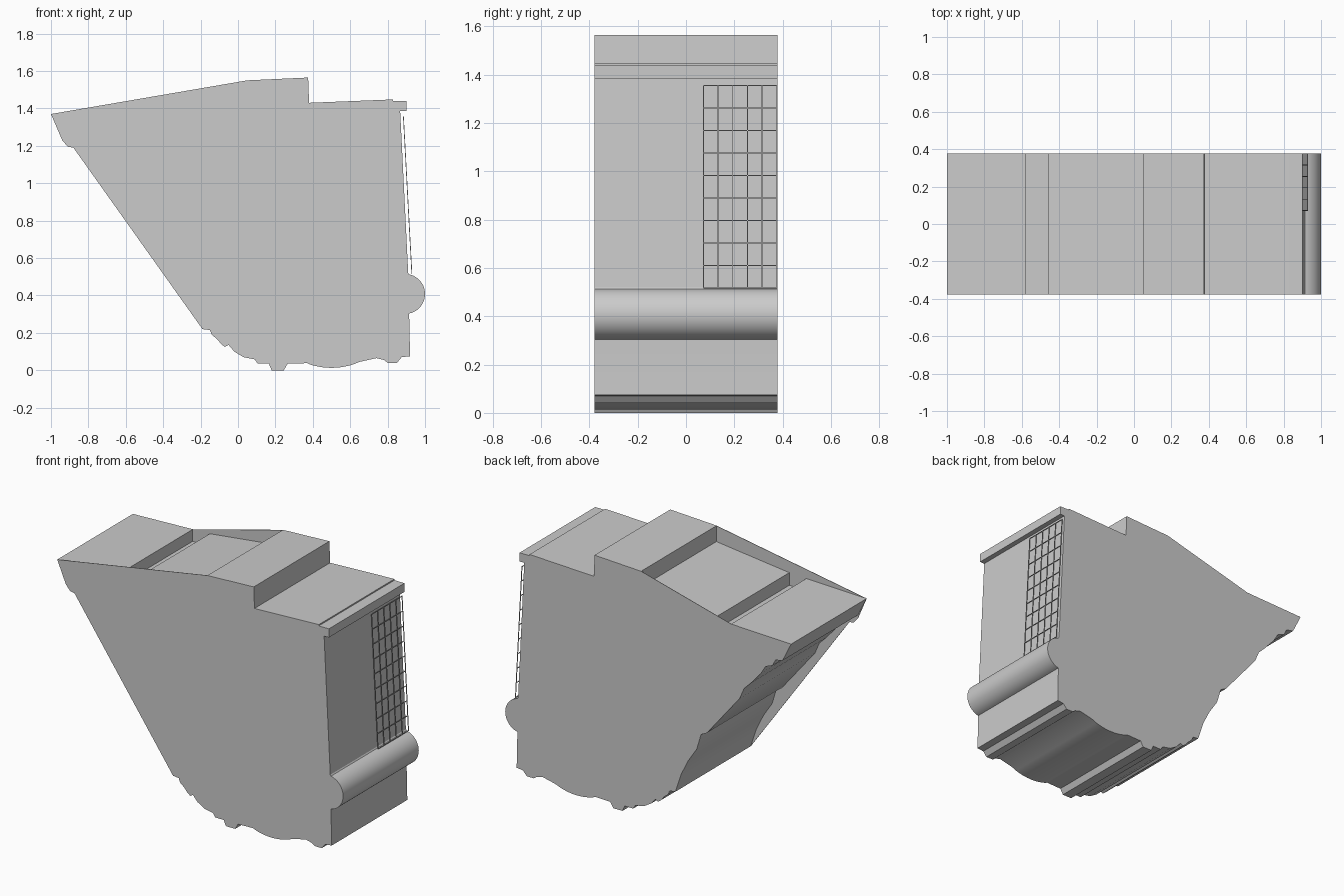
import bpy, bmesh, math
from mathutils import Matrix, Vector

if "Cube" in bpy.data.objects:
    bpy.data.objects.remove(bpy.data.objects["Cube"], do_unlink=True)

grey = bpy.data.materials.new("plain grey")
grey.use_nodes = True
grey.diffuse_color = (0.6, 0.6, 0.6, 1)
grey.node_tree.nodes["Principled BSDF"].inputs["Base Color"].default_value = (0.6, 0.6, 0.6, 1)


def finish(name, bm, smooth=True):
    """Turn a bmesh into a named object with the shared material."""
    bmesh.ops.recalc_face_normals(bm, faces=bm.faces)
    mesh = bpy.data.meshes.new(name)
    bm.to_mesh(mesh)
    bm.free()
    mesh.materials.append(grey)
    obj = bpy.data.objects.new(name, mesh)
    bpy.context.collection.objects.link(obj)
    if smooth:
        bpy.ops.object.select_all(action='DESELECT')
        obj.select_set(True)
        bpy.context.view_layer.objects.active = obj
        bpy.ops.object.shade_smooth_by_angle(angle=math.radians(25))
    return obj


def prism(name, outline, y_from, y_to):
    """Extrude an x-z outline along y."""
    bm = bmesh.new()
    face = bm.faces.new([bm.verts.new((x, y_from, z)) for x, z in outline])
    grown = bmesh.ops.extrude_face_region(bm, geom=[face])
    moved = [v for v in grown["geom"] if isinstance(v, bmesh.types.BMVert)]
    bmesh.ops.translate(bm, verts=moved, vec=(0, y_to - y_from, 0))
    return finish(name, bm)


def arc(cx, cz, radius, start, end, steps):
    angles = [math.radians(start + (end - start) * i / steps) for i in range(steps + 1)]
    return [(cx + radius * math.cos(a), cz + radius * math.sin(a)) for a in angles]


# Moulded bottom edge, running from the sloping side to the tall wall
bottom = [(-.19, .22), (-.15, .215), (-.14, .19), (-.11, .165), (-.09, .14), (-.07, .125),
          (-.05, .135), (-.02, .1), (.03, .07), (.09, .058), (.105, .035), (.165, .035),
          (.18, 0), (.245, 0), (.265, .035), (.37, .038)]
bottom += arc(.5, .39, .377, -108, -72, 10)
bottom += [(.65, .045), (.74, .065), (.78, .055), (.8, .04), (.85, .04), (.875, .07), (.92, .075)]

# Tall wall with its half-round moulding, the cornice and the stepped roof
wall = [(.915, .3)] + arc(.893, .408, .107, -78, 78, 24)
roof = [(.91, .52), (.867, 1.385), (.9, 1.385), (.9, 1.44), (.83, 1.44), (.83, 1.448),
        (.38, 1.43), (.375, 1.565), (.05, 1.55)]

# Roof recess with a slot, and the sunken mouldings under the slope
recess = [(.05, 1.45), (-.46, 1.39), (-.46, 1.31), (-.58, 1.31)]
ledge = [(-.58, 1.385), (-1, 1.37)]
eaves = [(-.94, 1.23), (-.91, 1.195), (-.88, 1.19)]
sunken = [(-.96, 1.29), (-.94, 1.25), (-.89, 1.24), (-.87, 1.2), (-.82, 1.18), (-.79, 1.13),
          (-.72, 1.05), (-.67, 1), (-.64, .93), (-.41, .65), (-.37, .63), (-.34, .53),
          (-.28, .44), (-.23, .34)]

main = bottom + wall + roof
half = .378
skin = .003
prism("body", main + recess + ledge + sunken, -half + skin, half - skin)
prism("front_panel", main + ledge[1:] + eaves, -half, -half + skin)
prism("back_panel", main + ledge + sunken, half - skin, half)

# Thin lattice standing just off the tall wall
bm = bmesh.new()
low, high, near, rows, columns, wire = .517, 1.355, .072, 9, 5, .004
tilt = math.atan2(.045, high - low)


def bar(centre, size):
    place = Matrix.Translation(Vector(centre)) @ Matrix.Rotation(-tilt, 4, 'Y')
    bmesh.ops.create_cube(bm, size=1, matrix=place @ Matrix.Diagonal((*size, 1)))


middle = (low + high) / 2
for i in range(columns + 1):
    y = near + (half - wire / 2 - near) * i / columns
    bar((.907, y, middle), (wire, wire, high - low))
for i in range(rows + 1):
    z = low + (high - low) * i / rows
    bar((.907 - (z - middle) * math.tan(tilt), (near + half) / 2, z), (wire, half - near, wire))
finish("lattice", bm, smooth=False)
